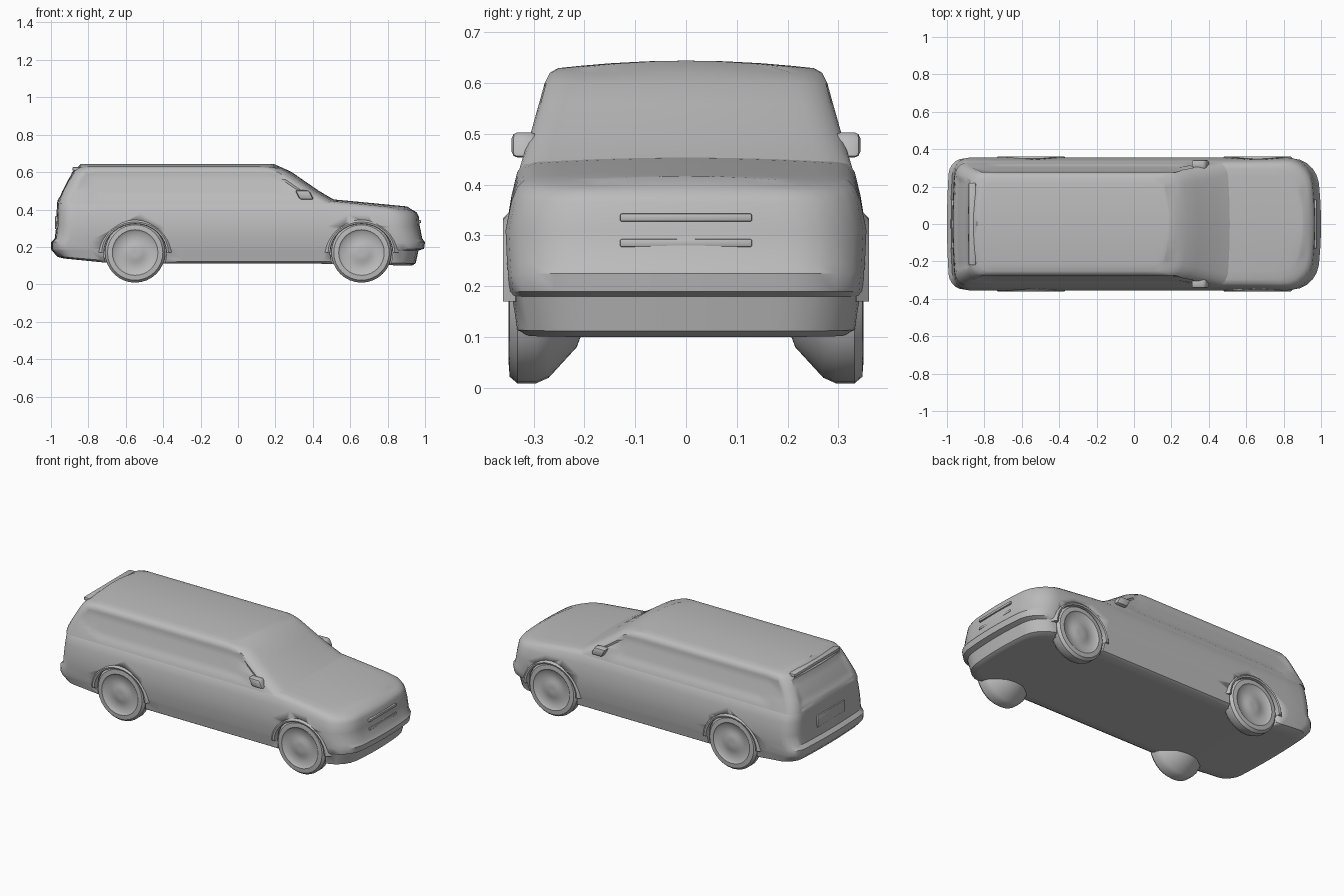
import bpy, bmesh, math
from mathutils import Vector

cube = bpy.data.objects.get("Cube")
if cube:
    bpy.data.objects.remove(cube, do_unlink=True)

paint = bpy.data.materials.new("plain grey")
paint.use_nodes = True
GREY = (0.5, 0.5, 0.5, 1)
paint.diffuse_color = GREY
paint.node_tree.nodes["Principled BSDF"].inputs["Base Color"].default_value = GREY


def finish(name, bm, angle=35):
    bmesh.ops.recalc_face_normals(bm, faces=bm.faces[:])
    mesh = bpy.data.meshes.new(name)
    bm.to_mesh(mesh)
    bm.free()
    mesh.materials.append(paint)
    obj = bpy.data.objects.new(name, mesh)
    bpy.context.collection.objects.link(obj)
    bpy.ops.object.select_all(action="DESELECT")
    obj.select_set(True)
    bpy.context.view_layer.objects.active = obj
    bpy.ops.object.shade_smooth_by_angle(angle=math.radians(angle))
    return obj


def shell(levels, front_r, rear_r, front_bow, rear_bow, crown):
    """Stack rounded plan outlines (z, rear x, front x, half width, nose drop, tail rise)."""
    bm = bmesh.new()
    cols = [-1, -0.85, -0.6, -0.3, 0, 0.3, 0.6, 0.85, 1]
    arc = [1 - math.cos(math.pi / 2 * k / 5) for k in range(6)]
    grids = []
    for z, xr, xf, w, drop, rise in levels:
        a, b = xr + rear_r, xf - front_r
        xs = [xr + rear_r * t for t in arc]
        xs += [a + (b - a) * k / 14 for k in range(1, 14)]
        xs += [xf - front_r * t for t in reversed(arc)]
        rows = []
        for x in xs:
            half = w
            for d, r in ((x - xr, rear_r), (xf - x, front_r)):
                if d < r:
                    half -= r - math.sqrt(max(0, r * r - (r - d) ** 2))
            nose = max(0, min(1, (x - 0.45) / 0.5))
            tail = max(0, min(1, (-0.65 - x) / 0.3))
            wf = max(0, 1 - (xf - x) / 0.4)
            wr = max(0, 1 - (x - xr) / 0.3)
            row = []
            for v in cols:
                y = v * half
                bow = (y / w) ** 2
                row.append(Vector((x - front_bow * bow * wf + rear_bow * bow * wr, y,
                                   z - drop * nose + rise * tail)))
            rows.append(row)
        grids.append(rows)
    for row in grids[-1]:
        for p, v in zip(row, cols):
            p.z += crown * (1 - v * v)
    n, m = len(grids[0]), len(cols)
    rim = [(0, j) for j in range(m)] + [(i, m - 1) for i in range(1, n)]
    rim += [(n - 1, j) for j in range(m - 2, -1, -1)] + [(i, 0) for i in range(n - 2, 0, -1)]
    rings = [{ij: bm.verts.new(g[ij[0]][ij[1]]) for ij in rim} for g in grids]
    for lo, hi in zip(rings, rings[1:]):
        for p, q in zip(rim, rim[1:] + rim[:1]):
            bm.faces.new((lo[p], lo[q], hi[q], hi[p]))
    # close the underside and the crowned top
    for ring, g in ((rings[0], grids[0]), (rings[-1], grids[-1])):
        for i in range(n):
            for j in range(m):
                if (i, j) not in ring:
                    ring[i, j] = bm.verts.new(g[i][j])
        for i in range(n - 1):
            for j in range(m - 1):
                bm.faces.new((ring[i, j], ring[i + 1, j], ring[i + 1, j + 1], ring[i, j + 1]))
    bmesh.ops.recalc_face_normals(bm, faces=bm.faces[:])
    return bm


def lathe(name, cx, cz, side, profile, segments=32):
    """Spin (y, radius) points about a wheel axle."""
    bm = bmesh.new()
    rings = []
    for y, r in profile:
        rings.append([bm.verts.new((cx + r * math.cos(t), side * y, cz + r * math.sin(t)))
                      for t in (2 * math.pi * k / segments for k in range(segments))])
    for p, q in zip(rings, rings[1:]):
        for k in range(segments):
            j = (k + 1) % segments
            bm.faces.new((p[k], p[j], q[j], q[k]))
    bm.faces.new(rings[0])
    bm.faces.new(rings[-1])
    return finish(name, bm)


def block(name, centre, size, bevel=0.008, shear=0):
    bm = bmesh.new()
    bmesh.ops.create_cube(bm, size=1)
    for v in bm.verts:
        v.co = Vector(centre) + Vector(v.co[i] * size[i] for i in range(3))
        v.co.x += shear * (v.co.z - centre[2])
    bmesh.ops.bevel(bm, geom=bm.edges[:], offset=bevel, segments=2, affect="EDGES", profile=0.5)
    return finish(name, bm)


# Lower body with bumpers and sloping bonnet
body = finish("body", shell([
    (0.110, -0.93, 0.93, 0.315, 0.010, 0.030),
    (0.122, -0.965, 0.95, 0.335, 0.010, 0.025),
    (0.180, -0.995, 0.965, 0.345, 0, 0),
    (0.190, -1.0, 0.995, 0.347, 0, 0),
    (0.225, -1.0, 1.0, 0.350, 0, 0),
    (0.245, -0.98, 0.985, 0.352, 0, 0),
    (0.310, -0.972, 0.972, 0.355, 0, 0),
    (0.380, -0.970, 0.966, 0.343, 0.015, 0),
    (0.425, -0.968, 0.955, 0.332, 0.040, 0),
    (0.443, -0.966, 0.935, 0.318, 0.048, 0),
    (0.450, -0.960, 0.905, 0.295, 0.048, 0)],
    0.13, 0.08, 0.03, 0.015, 0.010))

# Cabin with raked windscreen and shallow window recesses
cabin = shell([
    (0.430, -0.966, 0.555, 0.328, 0, 0),
    (0.460, -0.960, 0.500, 0.319, 0, 0),
    (0.500, -0.943, 0.432, 0.306, 0, 0),
    (0.560, -0.912, 0.345, 0.289, 0, 0),
    (0.600, -0.888, 0.287, 0.278, 0, 0),
    (0.620, -0.866, 0.245, 0.268, 0, 0),
    (0.629, -0.840, 0.190, 0.252, 0, 0)],
    0.06, 0.06, 0.035, 0.015, 0.015)
cabin.normal_update()
side_glass, rear_glass = [], []
for f in cabin.faces:
    c = f.calc_center_median()
    if 0.46 < c.z < 0.60:
        if abs(f.normal.y) > 0.85 and -0.82 < c.x < 0.30:
            side_glass.append(f)
        elif f.normal.x < -0.8 and abs(c.y) < 0.24:
            rear_glass.append(f)
for glass in (side_glass, rear_glass):
    bmesh.ops.inset_region(cabin, faces=glass, thickness=0.01, depth=-0.004, use_even_offset=True)
finish("cabin", cabin)

# Wheels, wheel wells and arch lips
WHEEL = [(0.20, 0.05), (0.215, 0.09), (0.27, 0.150), (0.295, 0.161), (0.332, 0.161),
         (0.347, 0.148), (0.349, 0.122), (0.341, 0.112), (0.336, 0.06), (0.343, 0.045), (0.343, 0.012)]
for end, x in (("rear", -0.55), ("front", 0.66)):
    for label, s in (("left", 1), ("right", -1)):
        well = lathe(f"{label}_{end}_well_cutter", x, 0.17, s, [(0.31, 0.168), (0.45, 0.168)])
        cut = body.modifiers.new("wheel well", "BOOLEAN")
        cut.object, cut.operation, cut.solver = well, "DIFFERENCE", "EXACT"
        bpy.context.view_layer.objects.active = body
        bpy.ops.object.modifier_apply(modifier=cut.name)
        bpy.data.objects.remove(well, do_unlink=True)
        # the model's left is +x, so the car's own sides are named by y
        lathe(f"{end}_wheel_{'far' if s > 0 else 'near'}", x, 0.17, s, WHEEL)
        bm = bmesh.new()
        strip = []
        for k in range(17):
            t = math.pi * k / 16
            strip.append([bm.verts.new((x + r * math.cos(t), s * y, 0.17 + r * 0.92 * math.sin(t)))
                          for r, y in ((0.166, 0.33), (0.168, 0.357), (0.178, 0.360), (0.205, 0.335))])
        for p, q in zip(strip, strip[1:]):
            for k in range(4):
                j = (k + 1) % 4
                bm.faces.new((p[k], p[j], q[j], q[k]))
        bm.faces.new(strip[0])
        bm.faces.new(strip[-1])
        finish(f"{end}_arch_{'far' if s > 0 else 'near'}", bm)

# Door mirrors
for label, s in (("far", 1), ("near", -1)):
    block(f"mirror_{label}", (0.355, s * 0.318, 0.478), (0.075, 0.05, 0.05), 0.012, -0.5)

# Tailgate spoiler, number plate panel and grille bars
block("roof_spoiler", (-0.865, 0, 0.617), (0.04, 0.44, 0.02), 0.006)
block("tailgate_panel", (-0.972, 0, 0.33), (0.012, 0.26, 0.07), 0.004)
for z in (0.285, 0.335):
    block("grille_bar", (0.968, 0, z), (0.02, 0.26, 0.016), 0.004)
